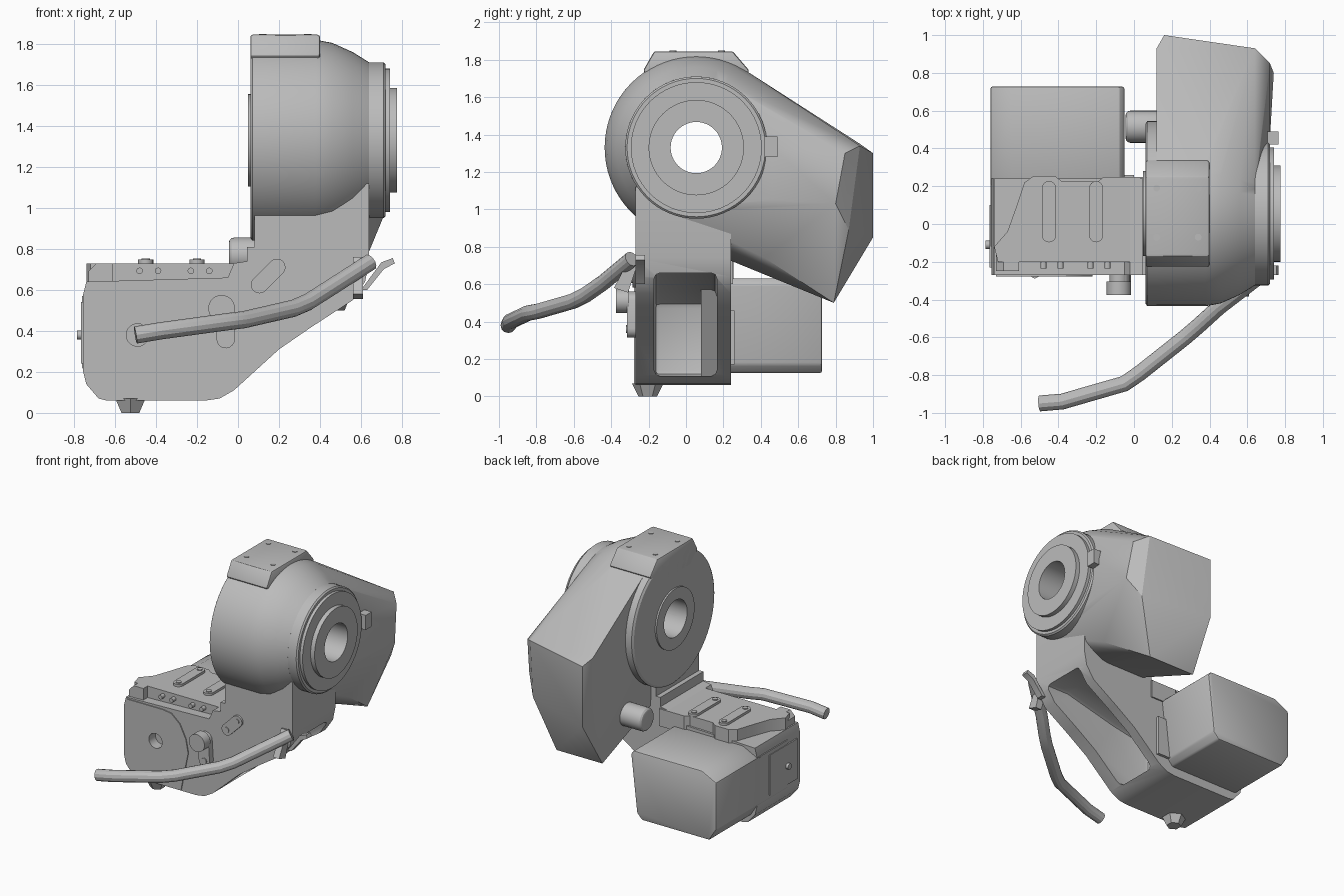
import bpy, bmesh, math
from mathutils import Vector, Matrix

cube = bpy.data.objects.get("Cube")
if cube:
    bpy.data.objects.remove(cube, do_unlink=True)

grey = bpy.data.materials.new("machine_grey")
grey.use_nodes = True
grey.diffuse_color = (0.5, 0.5, 0.5, 1)
grey.node_tree.nodes["Principled BSDF"].inputs["Base Color"].default_value = (0.5, 0.5, 0.5, 1)

HUB_Y, HUB_Z = 0.055, 1.33


def finish(name, bm):
    bmesh.ops.recalc_face_normals(bm, faces=bm.faces)
    mesh = bpy.data.meshes.new(name)
    bm.to_mesh(mesh)
    bm.free()
    mesh.materials.append(grey)
    ob = bpy.data.objects.new(name, mesh)
    bpy.context.collection.objects.link(ob)
    return ob


def apply_modifiers(ob):
    deps = bpy.context.evaluated_depsgraph_get()
    mesh = bpy.data.meshes.new_from_object(ob.evaluated_get(deps))
    ob.modifiers.clear()
    ob.data = mesh


def cut(ob, cutter):
    mod = ob.modifiers.new("cut", "BOOLEAN")
    mod.operation, mod.solver, mod.object = "DIFFERENCE", "EXACT", cutter
    apply_modifiers(ob)
    cutter.hide_render = True
    bpy.data.objects.remove(cutter, do_unlink=True)


def bevel(ob, width, segments=2):
    mod = ob.modifiers.new("bevel", "BEVEL")
    mod.width, mod.segments = width, segments
    mod.limit_method, mod.angle_limit = "ANGLE", math.radians(35)
    apply_modifiers(ob)


def prism(name, points, axis, lo, hi):
    """Extrude a 2D outline along an axis; the outline uses the other two axes in order."""
    bm = bmesh.new()

    def place(p, d):
        co = list(p)
        co.insert("xyz".index(axis), d)
        return bm.verts.new(co)
    a = [place(p, lo) for p in points]
    b = [place(p, hi) for p in points]
    bm.faces.new(a)
    bm.faces.new(b)
    for i in range(len(a)):
        j = (i + 1) % len(a)
        bm.faces.new((a[i], a[j], b[j], b[i]))
    return finish(name, bm)


def box(name, x, y, z):
    return prism(name, [(x[0], y[0]), (x[1], y[0]), (x[1], y[1]), (x[0], y[1])], "z", *z)


def circle(cu, cv, r, n=64):
    return [(cu + r * math.cos(math.tau * i / n), cv + r * math.sin(math.tau * i / n)) for i in range(n)]


def disc(name, axis, centre, r, lo, hi, n=32):
    return prism(name, circle(*centre, r, n), axis, lo, hi)


def slot(name, axis, p, q, r, lo, hi):
    """Rounded bar between two points."""
    ang = math.atan2(q[1] - p[1], q[0] - p[0])
    pts = []
    for c, start in ((q, ang - math.pi / 2), (p, ang + math.pi / 2)):
        for i in range(9):
            t = start + math.pi * i / 8
            pts.append((c[0] + r * math.cos(t), c[1] + r * math.sin(t)))
    return prism(name, pts, axis, lo, hi)


def lathe(name, profile, n=64):
    """Closed (x, radius) profile turned around the hub axis."""
    bm = bmesh.new()
    rings = [[bm.verts.new((x, *p)) for p in circle(HUB_Y, HUB_Z, r, n)] for x, r in profile]
    for k, a in enumerate(rings):
        b = rings[(k + 1) % len(rings)]
        for i in range(n):
            j = (i + 1) % n
            bm.faces.new((a[i], a[j], b[j], b[i]))
    return finish(name, bm)


# Drive housing: round hub blended into a faceted motor cover
bm = bmesh.new()
for x, r in ((0.12, 0.49), (0.38, 0.49), (0.46, 0.475), (0.56, 0.43), (0.64, 0.38)):
    for p in circle(HUB_Y, HUB_Z, r, 72):
        bm.verts.new((x, *p))
cover_corners = [
    (.12, .93, 1.35), (.16, 1.0, 1.30), (.64, .93, 1.34), (.72, .85, 1.30),
    (.74, .80, 1.03), (.66, .87, .89), (.16, 1.0, .85), (.14, .79, .50),
    (.52, .79, .50), (.72, .46, 1.33), (.71, .46, 1.05), (.62, .42, .74)]
for co in cover_corners:
    bm.verts.new(co)
hull = bmesh.ops.convex_hull(bm, input=bm.verts)
loose = {e for e in hull["geom_interior"] + hull["geom_unused"] if isinstance(e, bmesh.types.BMVert)}
bmesh.ops.delete(bm, geom=list(loose), context="VERTS")
housing = finish("drive_housing", bm)
cut(housing, disc("bore_cutter", "x", (HUB_Y, HUB_Z), 0.137, -0.2, 1, 64))
lathe("housing_back_disc", [(0.06, 0.137), (0.06, 0.475), (0.07, 0.49), (0.125, 0.49), (0.125, 0.137)])
lathe("rear_hub_ring", [(0.048, 0.137), (0.048, 0.225), (0.065, 0.225), (0.065, 0.137)])
lathe("output_flange", [(0.60, 0.137), (0.60, 0.36), (0.635, 0.38), (0.71, 0.38), (0.72, 0.37),
                        (0.72, 0.35), (0.742, 0.35), (0.742, 0.255), (0.775, 0.255), (0.775, 0.137)])
box("flange_tab", (0.68, 0.765), (0.42, 0.49), (1.28, 1.39))

# Flat mounting pad on top of the housing
pad = prism("top_pad", [(-.17, 1.845), (.25, 1.845), (.34, 1.74), (.25, 1.65), (-.14, 1.65), (-.23, 1.74)],
            "x", 0.06, 0.40)
bevel(pad, 0.012)
for i, (x, y) in enumerate([(x, y) for x in (.12, .34) for y in (-.07, .19)]):
    disc(f"pad_bolt_{i}", "z", (x, y), 0.018, 1.84, 1.849, 16)
slot("breather_knob", "y", (0.0, 0.0), (0.0, 0.0), 0.01, 0.5, 0.51).name = "knob_pin"
pin = bpy.data.objects["knob_pin"]
bpy.data.objects.remove(pin, do_unlink=True)
knob = disc("side_knob", "x", (0.515, 0.77), 0.085, -0.045, 0.25)
bevel(knob, 0.025, 3)

# Elbow bracket with an open pocket on its sloping underside
outline = [(-.755, .20), (-.74, .14), (-.68, .07), (-.64, .06), (-.16, .06), (-.09, .07), (-.02, .11),
           (.20, .31), (.36, .42), (.56, .55), (.62, .64), (.64, .74), (.64, 1.12), (.08, 1.12),
           (.08, .81), (.045, .81), (.045, .74), (-.02, .73), (-.05, .66), (-.74, .64), (-.755, .58)]
bracket = prism("elbow_bracket", outline, "y", -0.27, 0.24)
pocket = prism("pocket_cutter", [(-.27, .11), (.0, .11), (.02, .0), (.8, .0), (.8, .66), (.45, .66),
                                 (.05, .56), (-.27, .50)], "y", -0.17, 0.165)
bevel(pocket, 0.03)
cut(bracket, pocket)
cut(bracket, disc("hole_cutter", "y", (-.49, .38), 0.055, -0.4, -0.2))
prism("pocket_rib", [(-.2, .1), (-.17, .1), (.1, .58), (.06, .58)], "y", 0.08, 0.17)

# Stepped top plate and corner block
prism("top_plate", [(-.72, -.20), (.05, -.20), (.05, .25), (-.16, .25), (-.19, .225), (-.38, .225),
                    (-.42, .255), (-.53, .255), (-.58, .22), (-.62, .10), (-.67, -.04), (-.74, -.12)],
      "z", 0.60, 0.73)
prism("corner_block", [(-.73, .60), (-.61, .60), (-.61, .73), (-.69, .73), (-.73, .69)], "y", -0.25, -0.14)
for n, x in (("outer", -0.45), ("inner", -0.20)):
    slot(f"{n}_slot_plate", "z", (x, -.06), (x, .19), 0.037, 0.72, 0.748)
    for k, y in enumerate((-.06, .19)):
        disc(f"{n}_slot_bolt_{k}", "z", (x, y), 0.02, 0.745, 0.754, 16)
    for k, dx in enumerate((0, 0.09)):
        disc(f"{n}_edge_bolt_{k}", "y", (x + dx - .03, .693), 0.016, -0.235, -0.19, 12)

# Front cover, left guard and screw
cover = [(-.73, .20), (-.68, .09), (-.28, .065), (-.22, .36), (-.24, .46), (-.29, .56), (-.36, .62), (-.43, .63), (-.73, .63)]
front_cover = prism("front_cover", cover, "y", -0.277, -0.265)
cut(front_cover, disc("hole_cutter", "y", (-.49, .38), 0.055, -0.4, -0.2))
box("left_guard", (-.765, -.74), (-.23, .1), (.24, .54))
disc("left_screw", "x", (-.11, .38), 0.022, -.785, -.74, 16)

# Front fittings
slot("front_lug", "y", (-.06, .36), (-.07, .51), 0.045, -0.315, -0.26)
disc("front_lug_bolt", "y", (-.06, .36), 0.022, -0.322, -0.31, 16)
disc("front_plug_neck", "y", (-.08, .51), 0.05, -0.31, -0.26)
disc("front_plug", "y", (-.08, .51), 0.065, -0.375, -0.305)
slot("front_link", "y", (.105, .625), (.19, .71), 0.042, -0.285, -0.265)
for k, c in enumerate(((.105, .625), (.19, .71))):
    disc(f"front_link_bolt_{k}", "y", c, 0.02, -0.291, -0.28, 16)

# Rear motor box
motor = prism("motor_box", [(-.76, .22), (-.76, .57), (-.64, .63), (-.075, .63), (-.05, .60), (-.10, .17),
                            (-.14, .125), (-.70, .125)], "y", 0.20, 0.728)
bevel(motor, 0.012)
prism("motor_box_side", [(-.76, .22), (-.76, .57), (-.70, .60), (-.60, .60), (-.60, .125), (-.70, .125)],
      "y", -0.12, 0.21)
box("motor_flange", (-.2, .0), (.23, .26), (.17, .46))

# Rubber foot
bm = bmesh.new()
bmesh.ops.create_cone(bm, cap_ends=True, segments=6, radius1=0.05, radius2=0.085, depth=0.07,
                      matrix=Matrix.Translation((-.525, -.205, .035)))
finish("foot", bm)

# Hose and its clamp
curve = bpy.data.curves.new("hose_path", "CURVE")
curve.dimensions = "3D"
curve.bevel_depth, curve.bevel_resolution, curve.use_fill_caps = 0.042, 4, True
path = [(-.50, -.95, .38), (-.38, -.94, .40), (-.05, -.845, .445), (.03, -.79, .455), (.27, -.60, .51),
        (.34, -.54, .54), (.45, -.44, .61), (.645, -.29, .735)]
spline = curve.splines.new("POLY")
spline.points.add(len(path) - 1)
for point, co in zip(spline.points, path):
    point.co = (*co, 1)
curve_ob = bpy.data.objects.new("hose_guide", curve)
bpy.context.collection.objects.link(curve_ob)
mesh = bpy.data.meshes.new_from_object(curve_ob.evaluated_get(bpy.context.evaluated_depsgraph_get()))
bpy.data.objects.remove(curve_ob, do_unlink=True)
mesh.materials.clear()
mesh.materials.append(grey)
hose = bpy.data.objects.new("hose", mesh)
bpy.context.collection.objects.link(hose)
prism("hose_clamp", [(-.385, .58), (-.31, .555), (-.255, .72), (-.17, .70), (-.17, .73), (-.29, .76)],
      "x", 0.56, 0.61)
prism("clamp_lever", [(.60, .60), (.63, .60), (.71, .70), (.765, .73), (.755, .755), (.70, .735)], "y", -0.27, -0.22)

# Smooth round surfaces, keep hard edges
for ob in bpy.context.collection.objects:
    ob.select_set(ob.type == "MESH" and grey.name in ob.data.materials)
bpy.context.view_layer.objects.active = housing
bpy.ops.object.shade_smooth_by_angle(angle=math.radians(28))
